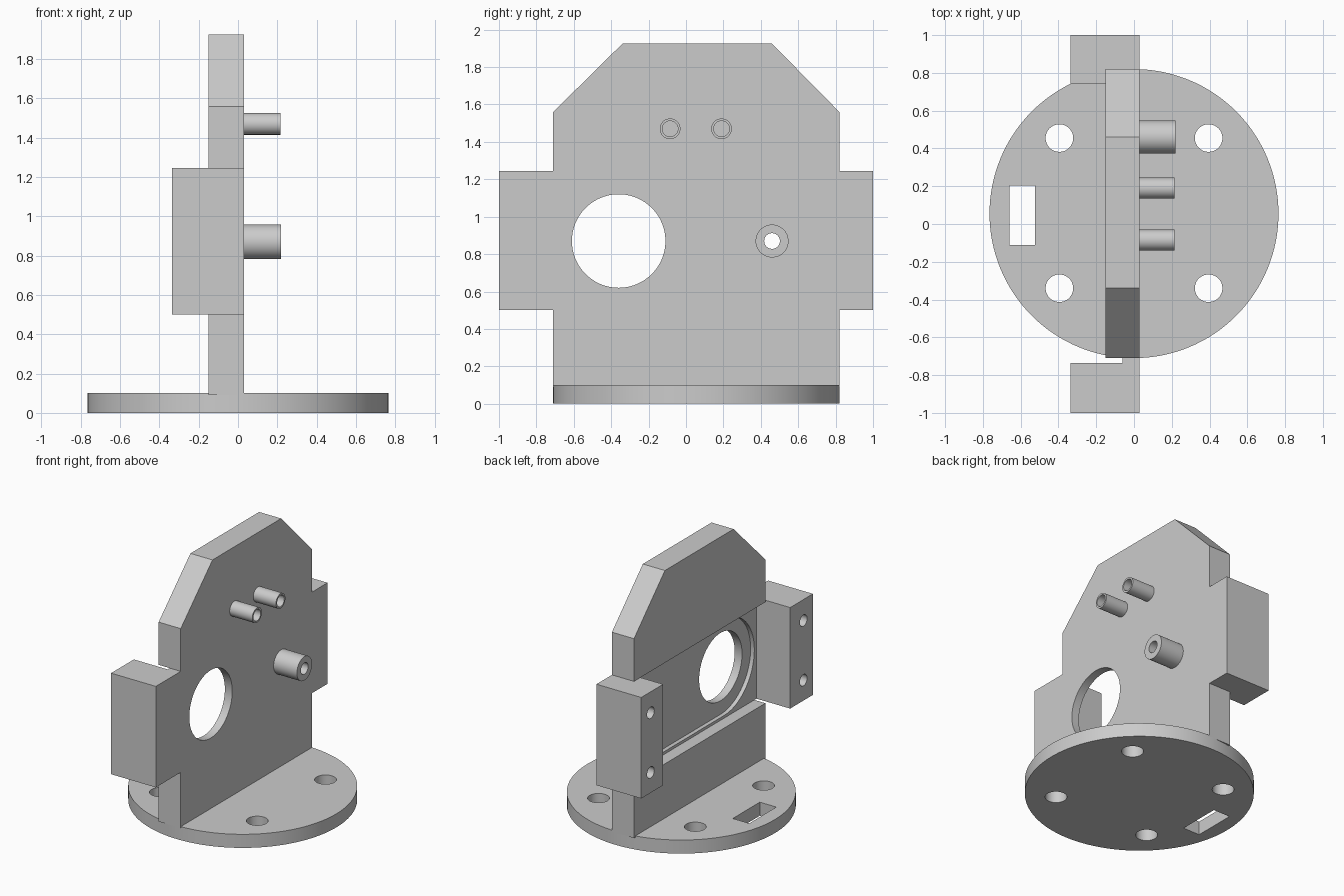
import bpy, bmesh, math
from mathutils import Matrix, Vector

if "Cube" in bpy.data.objects:
    bpy.data.objects.remove(bpy.data.objects["Cube"])

grey = bpy.data.materials.new("plain grey")
grey.use_nodes = True
grey.diffuse_color = (0.6, 0.6, 0.6, 1)
grey.node_tree.nodes["Principled BSDF"].inputs["Base Color"].default_value = (0.6, 0.6, 0.6, 1)


def finish(name, bm):
    bmesh.ops.recalc_face_normals(bm, faces=bm.faces)
    mesh = bpy.data.meshes.new(name)
    bm.to_mesh(mesh)
    bm.free()
    mesh.materials.append(grey)
    obj = bpy.data.objects.new(name, mesh)
    bpy.context.collection.objects.link(obj)
    return obj


def prism(name, outline, x0, x1):
    """Extrude a (y, z) outline along x."""
    bm = bmesh.new()
    face = bm.faces.new([bm.verts.new((x0, y, z)) for y, z in outline])
    ext = bmesh.ops.extrude_face_region(bm, geom=[face])
    bmesh.ops.translate(bm, vec=(x1 - x0, 0, 0),
                        verts=[v for v in ext["geom"] if isinstance(v, bmesh.types.BMVert)])
    return finish(name, bm)


def box(name, low, high):
    (x0, y0, z0), (x1, y1, z1) = low, high
    return prism(name, [(y0, z0), (y1, z0), (y1, z1), (y0, z1)], x0, x1)


def arc(y, z, r, start, end, n):
    angles = [math.radians(start + (end - start) * i / n) for i in range(n + 1)]
    return [(y + r * math.cos(a), z + r * math.sin(a)) for a in angles]


def rod(name, y, z, r, x0, x1, n=64):
    """Cylinder lying along x."""
    return prism(name, arc(y, z, r, 0, 360, n)[:-1], x0, x1)


def disc(name, x, y, r, z0, z1, n=48):
    """Upright cylinder along z."""
    bm = bmesh.new()
    bmesh.ops.create_cone(bm, cap_ends=True, segments=n, radius1=r, radius2=r, depth=z1 - z0,
                          matrix=Matrix.Translation(Vector((x, y, (z0 + z1) / 2))))
    return finish(name, bm)


def cut(obj, cutters):
    """Subtract the cutters, apply the result and smooth the round walls."""
    for c in cutters:
        mod = obj.modifiers.new("cut", "BOOLEAN")
        mod.operation, mod.solver, mod.object = "DIFFERENCE", "EXACT", c
    bpy.context.view_layer.update()
    mesh = bpy.data.meshes.new_from_object(obj.evaluated_get(bpy.context.evaluated_depsgraph_get()))
    obj.modifiers.clear()
    obj.data = mesh
    for c in cutters:
        bpy.data.objects.remove(c)
    bpy.ops.object.select_all(action="DESELECT")
    obj.select_set(True)
    bpy.context.view_layer.objects.active = obj
    bpy.ops.object.shade_smooth_by_angle(angle=math.radians(25))


FRONT, BACK, WEB = 0.03, -0.15, -0.06    # plate faces and thin web, along x
LOW, HIGH, MID = 0.5, 1.245, 0.87        # ear heights
HOLE_Y, BOSS_Y = -0.36, 0.46

# Round base with four screw holes and a cable slot
base = disc("round_base", 0, 0.055, 0.765, 0, 0.1, 128)
cut(base, [disc("screw_hole", x, y, 0.073, -0.1, 0.2) for x in (-0.395, 0.395) for y in (-0.34, 0.455)]
    + [box("cable_slot", (-0.66, -0.11, -0.1), (-0.525, 0.205, 0.2))])

# Upright plate with chamfered top and side tabs, slotted across the back
outline = [(-0.71, 0.09), (0.82, 0.09), (0.82, LOW), (1, LOW), (1, HIGH), (0.82, HIGH),
           (0.82, 1.56), (0.46, 1.925), (-0.34, 1.925), (-0.71, 1.56),
           (-0.71, HIGH), (-1, HIGH), (-1, LOW), (-0.71, LOW)]
plate = prism("upright_plate", outline, BACK, FRONT)
pocket = arc(HOLE_Y, MID, 0.35, 90, 270, 40) + arc(BOSS_Y, MID, 0.35, -90, 90, 40)
cut(plate, [box("back_slot", (-0.5, -1.2, LOW), (WEB, 1.2, HIGH)),
            prism("pocket", pocket, -0.4, -0.03),
            rod("large_hole", HOLE_Y, MID, 0.25, -0.5, 0.5, 96),
            rod("shaft_bore", BOSS_Y, MID, 0.042, -0.5, 0.5, 32)])

# Ears behind the tabs, each with two blind screw holes
for name, y0, y1, hy in (("right_ear", -1, -0.735, -0.89), ("left_ear", 0.745, 1, 0.89)):
    ear = box(name, (-0.335, y0, LOW), (WEB, y1, HIGH))
    cut(ear, [rod("ear_hole", hy, MID + dz, 0.042, -0.5, -0.1, 32) for dz in (-0.22, 0.22)])

# Hollow bosses on the plate face
for name, y, z, r, bore, tip in (("shaft_boss", BOSS_Y, MID, 0.088, 0.042, 0.22),
                                 ("upper_boss_a", -0.085, 1.47, 0.055, 0.042, 0.215),
                                 ("upper_boss_b", 0.19, 1.47, 0.055, 0.042, 0.215)):
    boss = rod(name, y, z, r, FRONT, tip)
    cut(boss, [rod("bore", y, z, bore, -0.1, 0.5, 32)])
